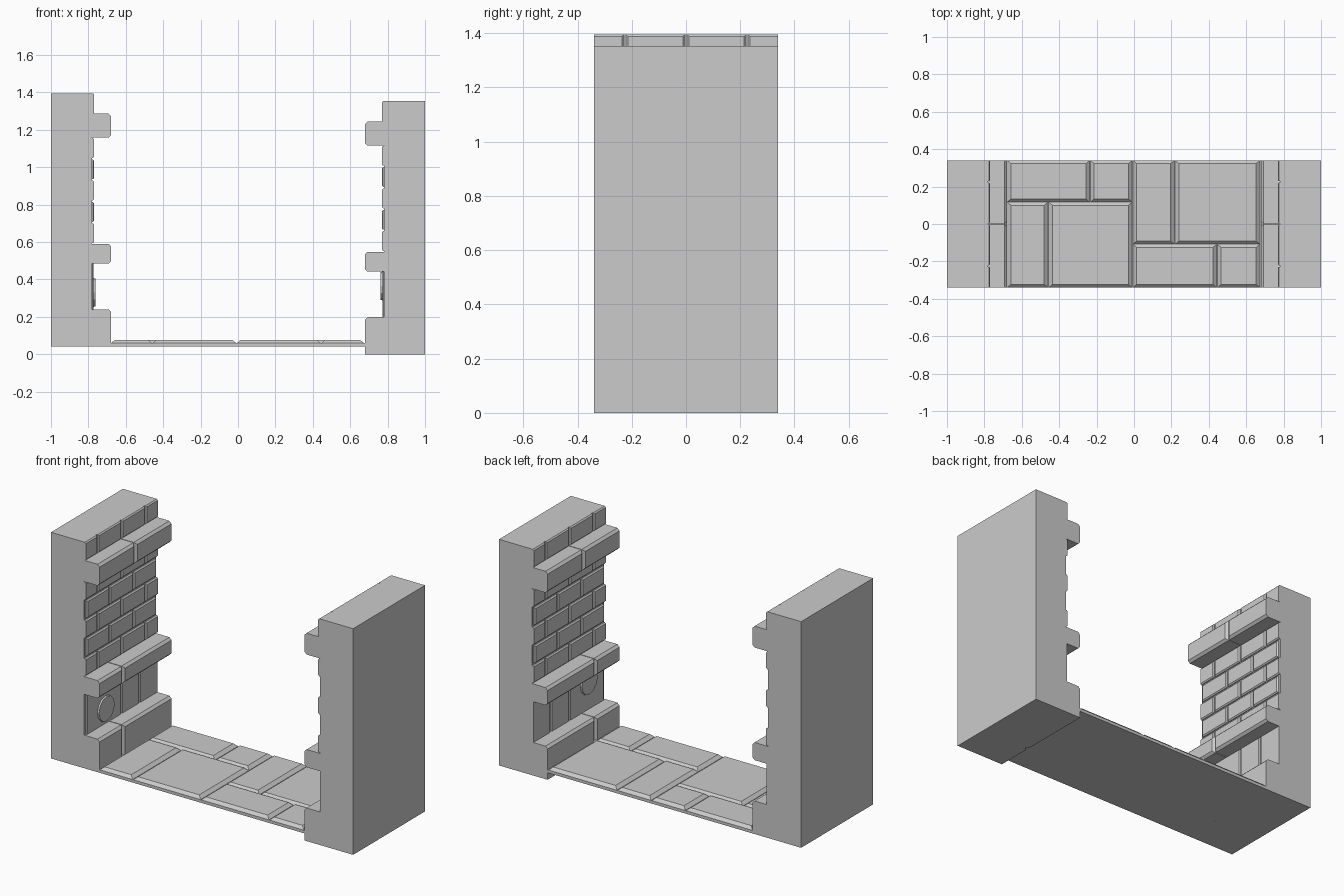
import bpy, bmesh, math
from mathutils import Matrix

if "Cube" in bpy.data.objects:
    bpy.data.objects.remove(bpy.data.objects["Cube"])

Y = 0.34          # half depth of the whole piece
BASE, TOP = 0.042, 1.395


def finish(name, bm):
    bmesh.ops.recalc_face_normals(bm, faces=bm.faces)
    me = bpy.data.meshes.new(name)
    bm.to_mesh(me)
    bm.free()
    ob = bpy.data.objects.new(name, me)
    bpy.context.collection.objects.link(ob)
    return ob


def block(bm, place, a, b, h0, h1, ch, inset):
    """Chamfered stone: a, b = (min, max) ranges, h = height, inset = chamfer per side."""
    ia0, ia1, ib0, ib1 = inset
    rings = []
    for h, k in ((h0, 0), (h1 - ch, 0), (h1, 1)):
        pts = ((a[0] + k * ia0, b[0] + k * ib0), (a[1] - k * ia1, b[0] + k * ib0),
               (a[1] - k * ia1, b[1] - k * ib1), (a[0] + k * ia0, b[1] - k * ib1))
        rings.append([bm.verts.new(place(p, q, h)) for p, q in pts])
    bm.faces.new(rings[0])
    bm.faces.new(rings[-1])
    for lo, hi in zip(rings, rings[1:]):
        for i in range(4):
            j = (i + 1) % 4
            bm.faces.new((lo[i], lo[j], hi[j], hi[i]))


def course(bm, place, z0, z1, seams, h0, h1, ch, gap, flat_bottom=False, flat_top=False):
    """One row of stones along y, split at seams, cut flush at the wall ends."""
    edges = [-Y] + sorted(seams) + [Y]
    for y0, y1 in zip(edges, edges[1:]):
        a0 = y0 if y0 == -Y else y0 + gap
        a1 = y1 if y1 == Y else y1 - gap
        inset = (0 if y0 == -Y else ch, 0 if y1 == Y else ch,
                 0 if flat_bottom else ch, 0 if flat_top else ch)
        block(bm, place, (a0, a1), (z0, z1), h0, h1, ch, inset)


def wall(side, s, dz, disc_y, disc_z):
    place = lambda y, z, h: (s * (1 - h), y, z + dz)
    # plain backing of the wall
    bm = bmesh.new()
    block(bm, place, (-Y, Y), (BASE, TOP), 0, 0.219, 0, (0, 0, 0, 0))
    finish(side + "_wall_core", bm)

    # running-bond bricks: five rows plus the row above the top ledge
    bm = bmesh.new()
    half = (-0.225, 0, 0.225)
    full = (-0.333, -0.1125, 0.1125, 0.333)
    z0, step = 0.59, 0.114
    for i in range(5):
        z = z0 + i * step
        edges = half if i % 2 == 0 else full
        if edges is half:
            course(bm, place, z + .004, z + step - .004, half, 0.21, 0.231, 0.007, 0.004)
        else:
            for y0, y1 in zip(full, full[1:]):
                block(bm, place, (y0 + .004, y1 - .004), (z + .004, z + step - .004),
                      0.21, 0.231, 0.007, (0.007,) * 4)
    course(bm, place, 1.285, TOP, half, 0.21, 0.231, 0.007, 0.004)
    finish(side + "_wall_bricks", bm)

    # smooth panels between the base and the middle ledge
    bm = bmesh.new()
    for y0, y1 in ((-0.328, -0.004), (0.004, 0.168), (0.176, Y)):
        block(bm, place, (y0, y1), (0.235, 0.49), 0.21, 0.228, 0.006,
              (0.006, 0 if y1 == Y else 0.006, 0, 0))
    finish(side + "_wall_panels", bm)

    # projecting ledges
    for part, a, b, seams in (("base_ledge", BASE, 0.24, (-0.115,)),
                              ("middle_ledge", 0.484, 0.59, (-0.115,)),
                              ("top_ledge", 1.158, 1.286, (0,))):
        bm = bmesh.new()
        course(bm, place, a, b, seams, 0.21, 0.322, 0.014, 0.002, a == BASE)
        # joint filler set slightly back between the stones
        y = seams[0]
        block(bm, place, (y - .004, y + .004), (a + (0 if a == BASE else .012), b - .012),
              0.21, 0.308, 0, (0, 0, 0, 0))
        finish(side + "_" + part, bm)

    # round boss on the lower panel
    bm = bmesh.new()
    bmesh.ops.create_cone(bm, cap_ends=True, segments=12, radius1=0.08, radius2=0.074,
                          depth=0.02,
                          matrix=Matrix.Translation((s * 0.773, disc_y, disc_z))
                          @ Matrix.Rotation(-s * math.pi / 2, 4, 'Y'))
    finish(side + "_boss", bm)


wall("left", -1, 0, -0.15, 0.33)
wall("right", 1, -BASE, -0.18, 0.365)

# floor slab with bevelled paving stones
flat = lambda x, y, h: (x, y, h)
bm = bmesh.new()
block(bm, flat, (-0.69, 0.69), (-Y, Y), BASE, 0.059, 0, (0, 0, 0, 0))
finish("floor_slab", bm)

bm = bmesh.new()
for x0, x1, y0, y1 in ((-0.68, -0.235, 0.117, Y), (-0.235, -0.008, 0.117, Y),
                       (-0.68, -0.458, -Y, 0.117), (-0.458, -0.008, -Y, 0.117),
                       (-0.008, 0.218, -0.108, Y), (0.218, 0.675, -0.108, Y),
                       (-0.008, 0.444, -Y, -0.108), (0.444, 0.675, -Y, -0.108)):
    block(bm, flat, (x0 + .002, x1 - .002), (y0, y1), 0.055, 0.077, 0.017,
          (0.02, 0.02, 0.017, 0.017))
finish("paving_stones", bm)
